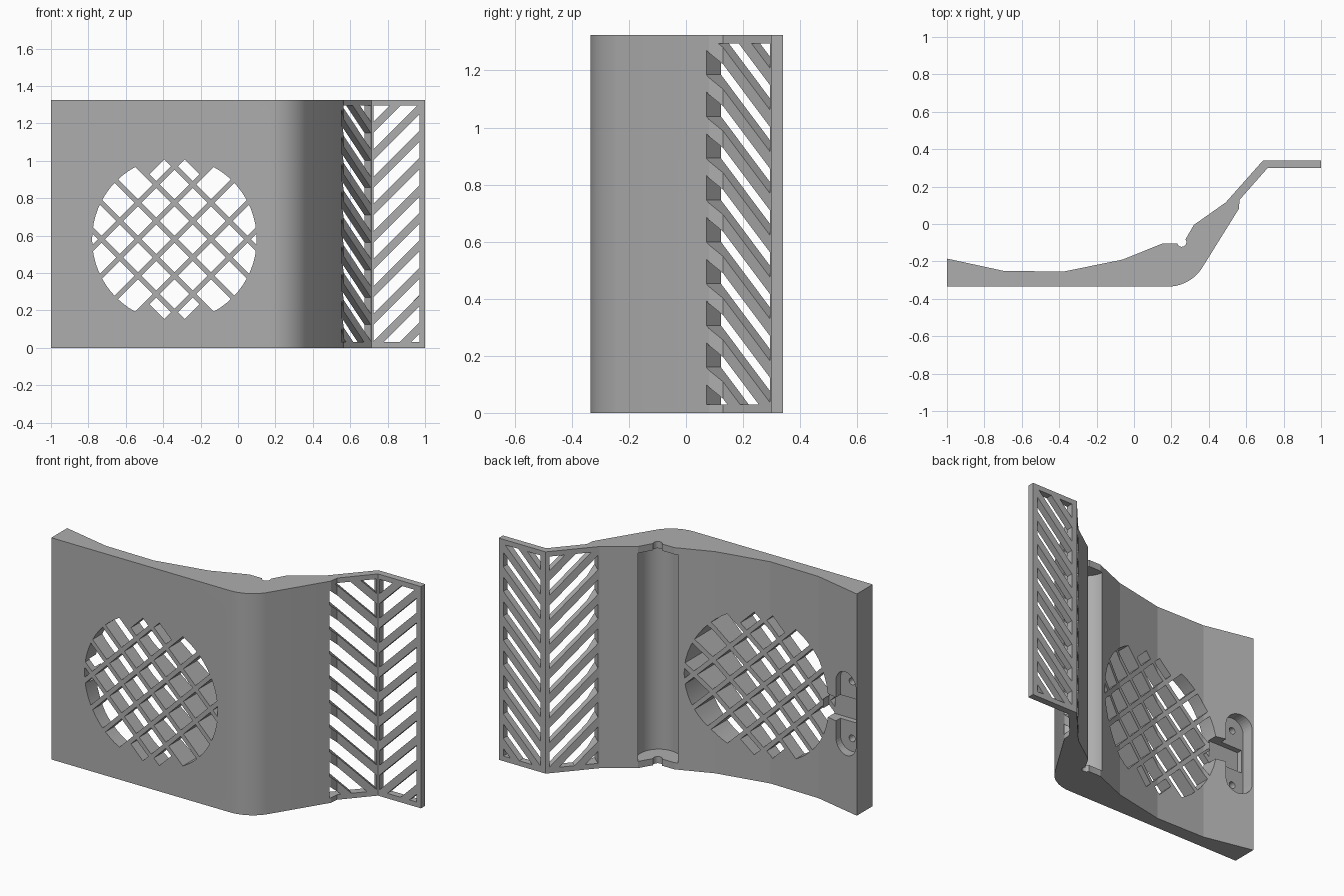
import bpy, bmesh, math
from mathutils import Vector

if "Cube" in bpy.data.objects:
    bpy.data.objects.remove(bpy.data.objects["Cube"])

HEIGHT = 1.325
HOLE = Vector((-0.34, 0, 0.58))
R = 0.44

grey = bpy.data.materials.new("plain grey")
grey.use_nodes = True
grey.diffuse_color = (0.42, 0.42, 0.42, 1)
grey.node_tree.nodes["Principled BSDF"].inputs["Base Color"].default_value = grey.diffuse_color


def prism(name, polys, push, z_range=None):
    """Extrude flat polygons along push, optionally clipped to a height range."""
    bm = bmesh.new()
    for pts in polys:
        bm.faces.new([bm.verts.new(p) for p in pts])
    if z_range:
        for z, up in zip(z_range, (-1, 1)):
            bmesh.ops.bisect_plane(bm, geom=bm.verts[:] + bm.edges[:] + bm.faces[:],
                                   plane_co=(0, 0, z), plane_no=(0, 0, up), clear_outer=True)
    out = bmesh.ops.extrude_face_region(bm, geom=bm.faces[:], use_keep_orig=True)
    moved = [g for g in out["geom"] if isinstance(g, bmesh.types.BMVert)]
    bmesh.ops.translate(bm, vec=push, verts=moved)
    bmesh.ops.recalc_face_normals(bm, faces=bm.faces[:])
    mesh = bpy.data.meshes.new(name)
    bm.to_mesh(mesh)
    bm.free()
    obj = bpy.data.objects.new(name, mesh)
    bpy.context.collection.objects.link(obj)
    mesh.materials.append(grey)
    return obj


def cut(target, cutter):
    """Subtract cutter from target and discard it."""
    mod = target.modifiers.new("cut", 'BOOLEAN')
    mod.operation, mod.solver, mod.object = 'DIFFERENCE', 'EXACT', cutter
    bpy.context.view_layer.objects.active = target
    bpy.ops.object.modifier_apply(modifier=mod.name)
    bpy.data.objects.remove(cutter)


def ring(centre, radius, a, b, n=48):
    """Circle of points in the plane of axes a and b."""
    angles = [2 * math.pi * i / n for i in range(n)]
    return [Vector(centre) + radius * (math.cos(t) * Vector(a) + math.sin(t) * Vector(b)) for t in angles]


X, Y, Z = Vector((1, 0, 0)), Vector((0, 1, 0)), Vector((0, 0, 1))


def xz_box(x0, x1, z0, z1, y):
    return [Vector((x, y, z)) for x, z in ((x0, z0), (x1, z0), (x1, z1), (x0, z1))]


# Body: bent wall profile with a rounded corner, extruded upward
fillet = [(0.18 + 0.22 * math.sin(math.radians(a)), -0.115 - 0.22 * math.cos(math.radians(a)))
          for a in range(0, 60, 6)]
profile = [(-1, -0.335)] + fillet + [
    (0.56, 0.08), (0.565, 0.13), (0.715, 0.3), (1, 0.3), (1, 0.34), (0.69, 0.34),
    (0.49, 0.115), (0.32, -0.005), (0.265, -0.1), (0.23, -0.105), (0.15, -0.105),
    (-0.06, -0.19), (-0.38, -0.255), (-0.7, -0.25), (-1, -0.185)]
body = prism("bent_grille_panel", [[(x, y, 0) for x, y in profile]], Z * HEIGHT)

# Hinge channel in the back, with a small pin groove through both ends
cut(body, prism("channel_cutter", [ring((0.25, -0.1, 0.04), 0.12, X, Y)], Z * (HEIGHT - 0.08)))
cut(body, prism("pin_cutter", [ring((0.255, -0.097, -0.1), 0.025, X, Y, 24)], Z * 2))

# Round opening: the cutter loses the diagonal bars and the solid corners
U, V = (X + Z).normalized(), (Z - X).normalized()


def tilted(u0, u1, v0, v1):
    return [HOLE - Y + U * u + V * v for u, v in ((u0, v0), (u1, v0), (u1, v1), (u0, v1))]


opening = prism("opening_cutter", [ring(HOLE - Y * 0.7, R, X, Z, 64)], Y * 1.2)
pitch, half = 0.138, 0.013
bars = [(k * pitch - half, k * pitch + half) for k in range(-2, 3)]
cut(opening, prism("bars_a", [tilted(a, b, -1, 1) for a, b in bars], Y * 2))
cut(opening, prism("bars_b", [tilted(-1, 1, a, b) for a, b in bars], Y * 2))
for s in (1, -1):
    for u, v in ((pitch, 0.34), (0.34, pitch), (2 * pitch, 2 * pitch)):
        cut(opening, prism("corner", [tilted(s * u, s, s * v, s)], Y * 2))
cut(body, opening)

# Chevron slots in the slanted and the flat wing
slot_pitch, slot_height = 0.1465, 0.087


def slots(start, along, length, z, slope, push):
    a, b = Vector(start), Vector(start) + Vector(along) * length
    rise = Z * slope * length
    polys = []
    for k in range(-3, 12):
        low = Z * (z + k * slot_pitch)
        polys.append([a + low, b + low + rise, b + low + rise + Z * slot_height,
                      a + low + Z * slot_height])
    # Drop slots that lie wholly outside the window
    polys = [p for p in polys if max(q.z for q in p) > 0.04 and min(q.z for q in p) < HEIGHT - 0.04]
    return prism("slot_cutter", polys, push, (0.03, HEIGHT - 0.03))


slant = Vector((0.664, 0.747, 0)).normalized()
normal = Vector((slant.y, -slant.x, 0))
slant_start = Vector((0.49, 0.115, 0)) + slant * 0.01 - normal * 0.03
cut(body, slots(slant_start, slant, 0.27, 0.16, -1, normal * 0.19))
cut(body, slots((0.725, 0.2, 0), X, 0.245, 0.037, 1, Y * 0.3))

# Mounting recess at the outer edge of the back: two round pads and a channel
mx, mz, spread, floor = -0.915, HOLE.z, 0.17, -0.262
for s in (1, -1):
    cut(body, prism("pad_cutter", [ring((mx, floor, mz + s * spread), 0.078, X, Z, 32)], Y * 0.3))
    cut(body, prism("screw_cutter", [ring((mx, -0.31, mz + s * spread), 0.02, X, Z, 20)], Y * 0.3))
cut(body, prism("recess_cutter", [xz_box(mx - 0.078, mx + 0.078, mz - spread, mz + spread, floor)], Y * 0.3))
cut(body, prism("wire_cutter", [xz_box(-0.98, -0.74, mz - 0.07, mz + 0.07, -0.295)], Y * 0.3))

# Smooth the rounded corner, keep the facets crisp
bpy.ops.object.select_all(action='DESELECT')
body.select_set(True)
bpy.context.view_layer.objects.active = body
bpy.ops.object.shade_smooth_by_angle(angle=math.radians(10))
